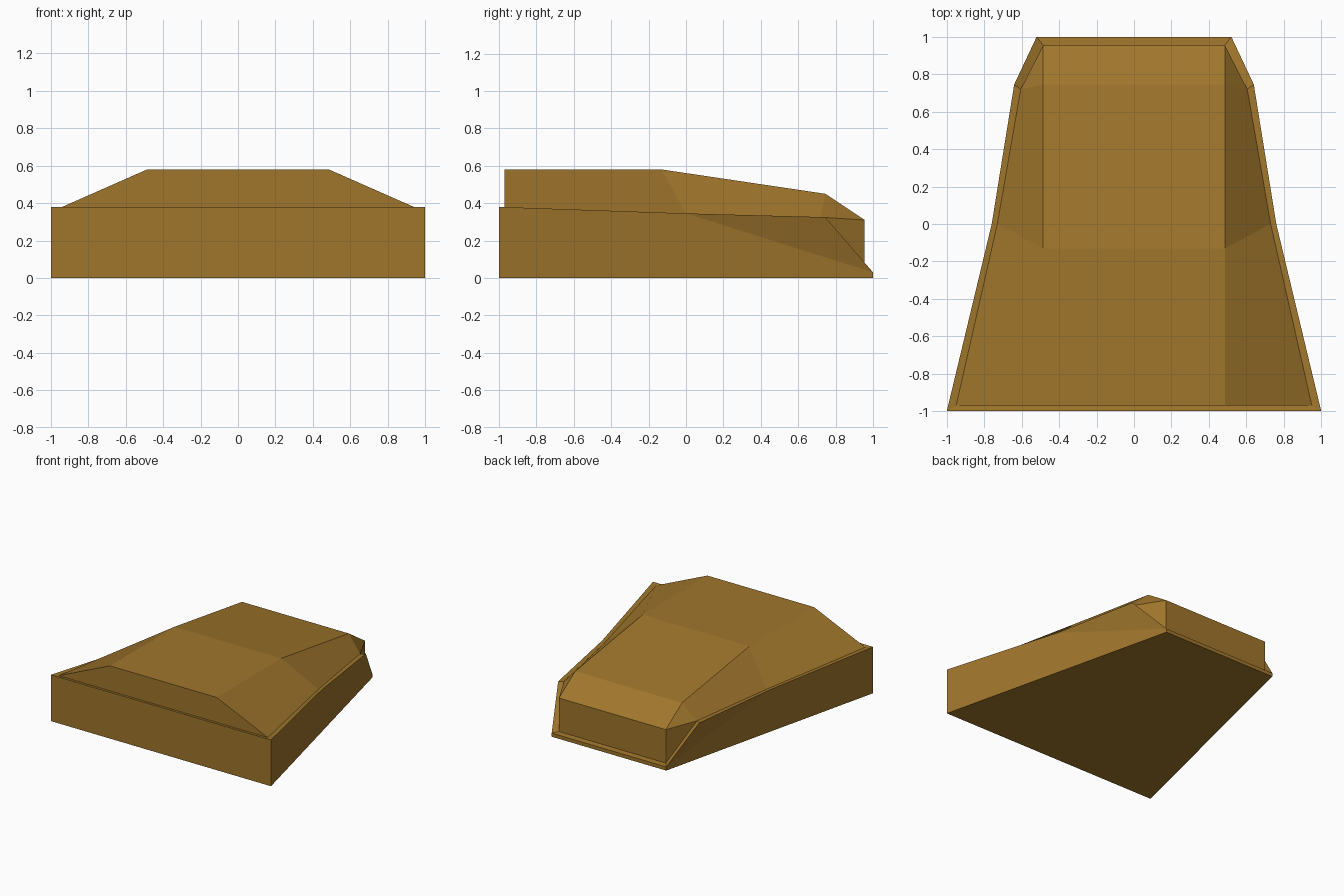
import bpy, bmesh

if "Cube" in bpy.data.objects:
    bpy.data.objects.remove(bpy.data.objects["Cube"])

# Rails of the right half, each listed front to back
FLOOR = [(1, -1, 0), (0.52, 1, 0)]
RIM = [(1, -1, 0.38), (0.76, 0, 0.345), (0.64, 0.745, 0.325), (0.52, 1, 0.03)]
SEAM = [(0.95, -0.97, 0.375), (0.73, 0, 0.342), (0.605, 0.72, 0.325), (0.485, 0.955, 0.035)]
RIDGE = [(0.485, -0.97, 0.58), (0.485, -0.13, 0.58), (0.485, 0.745, 0.45), (0.485, 0.955, 0.31)]

bm = bmesh.new()


def build_side(sign):
    """Make the rails and side faces of one half; return its centre-crossing loop."""
    floor, rim, seam, ridge = (
        [bm.verts.new((sign * x, y, z)) for x, y, z in rail]
        for rail in (FLOOR, RIM, SEAM, RIDGE))
    # Lower wall and the tucked-in triangle behind it
    bm.faces.new((floor[0], floor[1], rim[3], rim[1], rim[0]))
    bm.faces.new((rim[1], rim[3], rim[2]))
    # Narrow lip, then sloping shell
    for i in range(3):
        bm.faces.new((rim[i], rim[i + 1], seam[i + 1], seam[i]))
    for i in range(2):
        bm.faces.new((seam[i], seam[i + 1], ridge[i + 1], ridge[i]))
    # Faceted rear corner
    bm.faces.new((seam[2], ridge[3], ridge[2]))
    bm.faces.new((seam[2], seam[3], ridge[3]))
    return [floor[0], rim[0], seam[0], *ridge, seam[3], rim[3], floor[1]]


# Both halves joined by front, deck, rear and floor panels
right, left = build_side(1), build_side(-1)
for i in range(len(right)):
    j = (i + 1) % len(right)
    bm.faces.new((right[i], right[j], left[j], left[i]))
bmesh.ops.recalc_face_normals(bm, faces=bm.faces)

mesh = bpy.data.meshes.new("tapered_body")
bm.to_mesh(mesh)
bm.free()
body = bpy.data.objects.new("tapered_body", mesh)
bpy.context.collection.objects.link(body)

# Ochre brown finish
paint = bpy.data.materials.new("ochre_brown")
paint.diffuse_color = (0.35, 0.18, 0.025, 1)
paint.use_nodes = True
paint.node_tree.nodes["Principled BSDF"].inputs["Base Color"].default_value = paint.diffuse_color
mesh.materials.append(paint)
